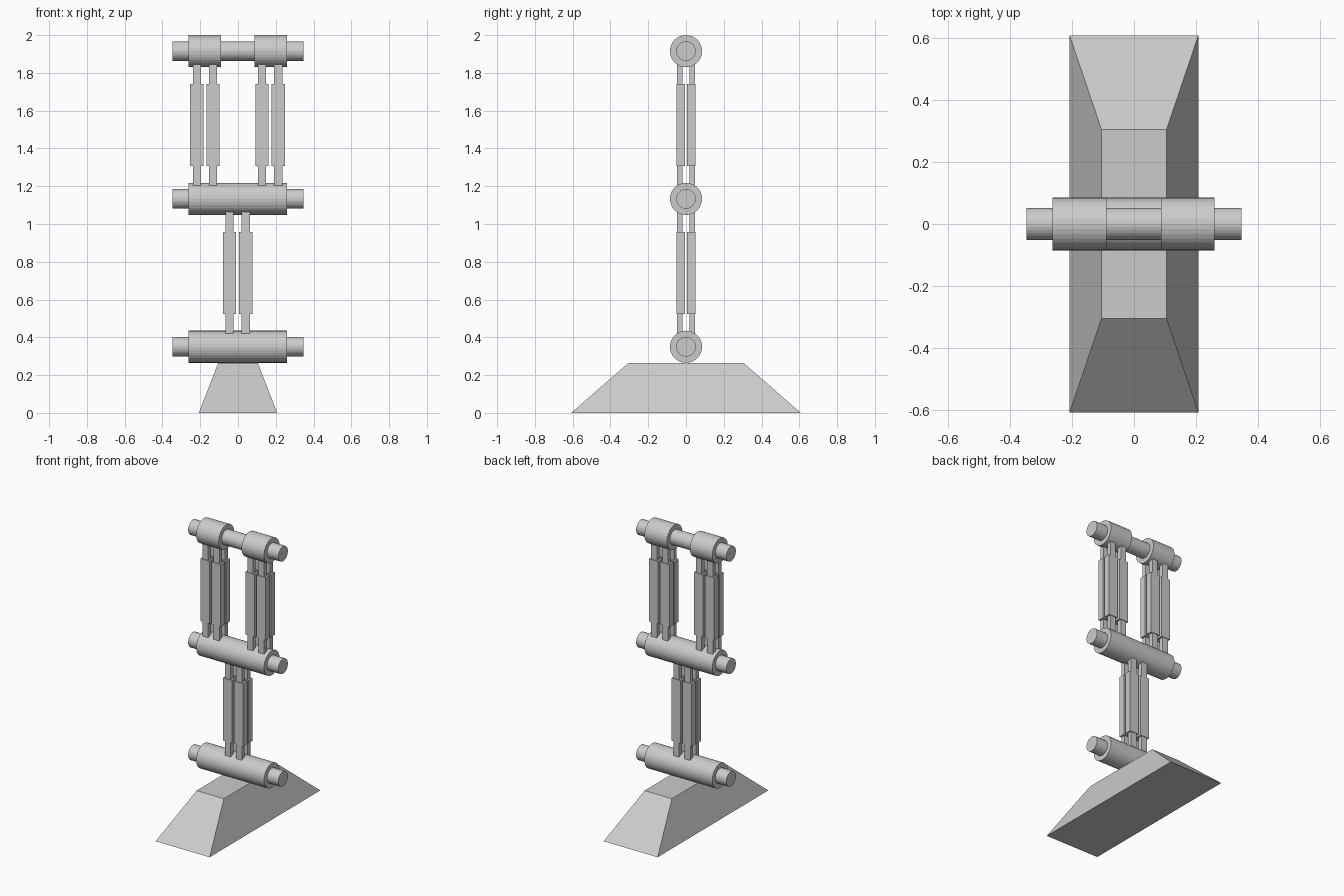
import bpy, bmesh, math
from mathutils import Matrix

if "Cube" in bpy.data.objects:
    bpy.data.objects.remove(bpy.data.objects["Cube"])

grey = bpy.data.materials.new("light_grey")
grey.diffuse_color = (0.6, 0.6, 0.6, 1)
grey.use_nodes = True
grey.node_tree.nodes["Principled BSDF"].inputs["Base Color"].default_value = grey.diffuse_color


def finish(name, bm):
    bmesh.ops.recalc_face_normals(bm, faces=bm.faces)
    mesh = bpy.data.meshes.new(name)
    bm.to_mesh(mesh)
    bm.free()
    mesh.materials.append(grey)
    obj = bpy.data.objects.new(name, mesh)
    bpy.context.collection.objects.link(obj)
    return obj


def cylinder(name, x0, x1, z, r):
    """Closed cylinder lying along x."""
    bm = bmesh.new()
    m = Matrix.Translation(((x0 + x1) / 2, 0, z)) @ Matrix.Rotation(math.pi / 2, 4, 'Y')
    bmesh.ops.create_cone(bm, cap_ends=True, segments=32, radius1=r, radius2=r,
                          depth=x1 - x0, matrix=m)
    return finish(name, bm)


def add_box(bm, x, y, z0, z1, sx, sy):
    m = Matrix.Translation((x, y, (z0 + z1) / 2)) @ Matrix.Diagonal((sx, sy, z1 - z0, 1))
    bmesh.ops.create_cube(bm, size=1, matrix=m)


def rod(name, x, y, z):
    """Thin bar with a thicker sleeve, z is the height of the lower joint."""
    bm = bmesh.new()
    add_box(bm, x, y * 1.12, z + 0.06, z + 0.725, 0.043, 0.03)
    add_box(bm, x, y, z + 0.173, z + 0.608, 0.07, 0.045)
    finish(name, bm)


# Tapered foot
bm = bmesh.new()
bmesh.ops.create_cube(bm, size=1)
for v in bm.verts:
    top = v.co.z > 0
    v.co.x *= 0.21 if top else 0.415
    v.co.y *= 0.61 if top else 1.216
    v.co.z = 0.264 if top else 0
finish("foot", bm)

# Joints: an axle through wider sleeves
JOINTS = {"ankle": 0.35, "knee": 1.133, "hip": 1.915}
for name, z in JOINTS.items():
    cylinder(name + "_axle", -0.347, 0.347, z, 0.052)
    if name == "hip":
        cylinder("hip_sleeve_left", -0.262, -0.089, z, 0.085)
        cylinder("hip_sleeve_right", 0.087, 0.26, z, 0.085)
    else:
        cylinder(name + "_sleeve", -0.262, 0.26, z, 0.085)

# Rod clusters, four rods in each
for group, cx, z in (("shin", -0.002, JOINTS["ankle"]),
                     ("thigh_left", -0.175, JOINTS["knee"]),
                     ("thigh_right", 0.17, JOINTS["knee"])):
    for sx in (-1, 1):
        for sy in (-1, 1):
            rod(f"{group}_rod", cx + sx * 0.043, sy * 0.029, z)
